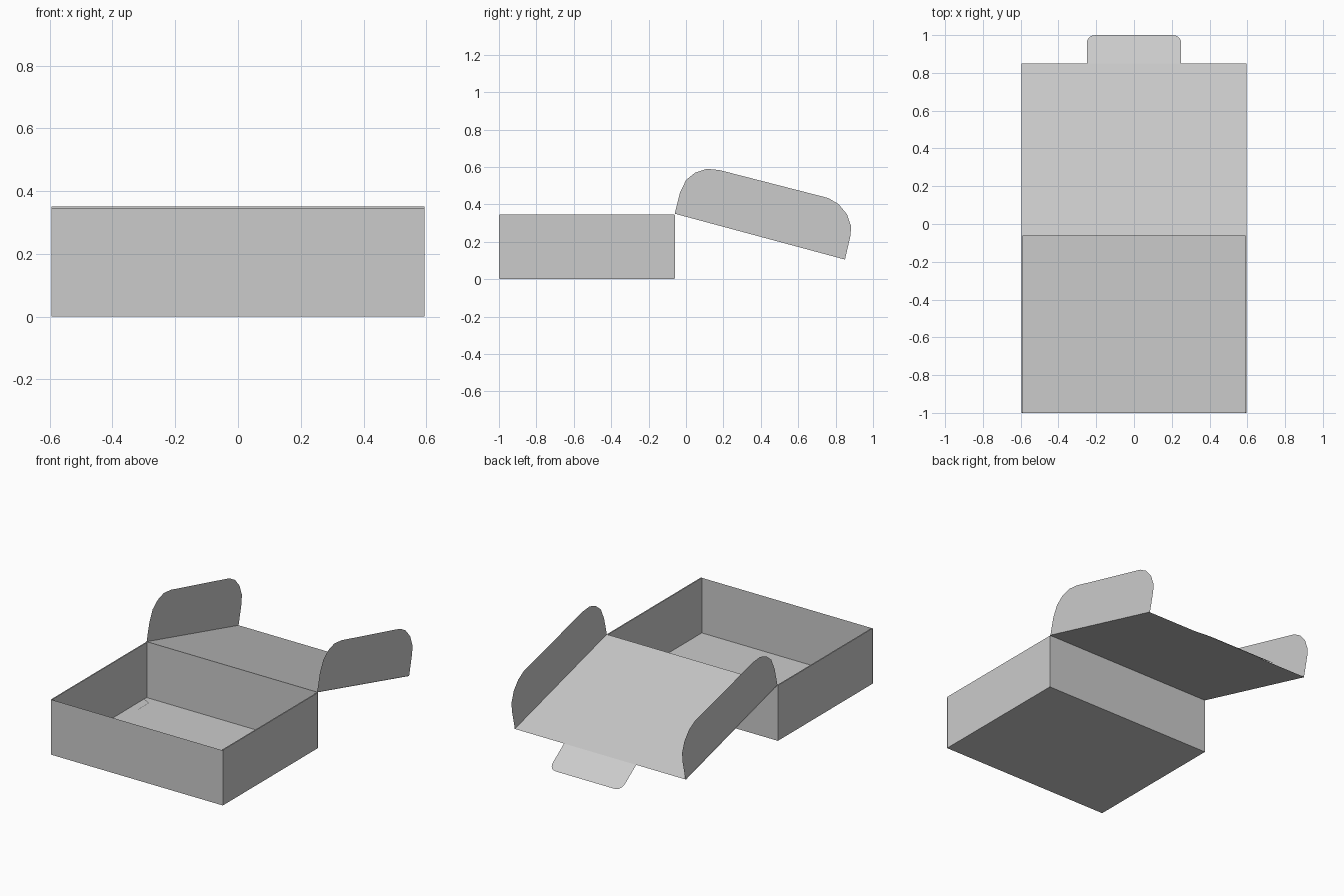
import bpy
from mathutils import Vector

if "Cube" in bpy.data.objects:
    bpy.data.objects.remove(bpy.data.objects["Cube"])

W = 0.595                      # half width
FRONT, BACK, H = -1.0, -0.06, 0.35


def sheet(name, faces, mirror=False):
    """Thin card part made of flat faces; optionally mirrored across x = 0."""
    verts, index = [], []
    for face in faces:
        index.append(list(range(len(verts), len(verts) + len(face))))
        verts += face
    me = bpy.data.meshes.new(name)
    me.from_pydata(verts, [], index)
    ob = bpy.data.objects.new(name, me)
    bpy.context.collection.objects.link(ob)
    if mirror:
        mod = ob.modifiers.new("Mirror", 'MIRROR')
        mod.use_mirror_merge = False
    return ob


def strip(profile, y0, y1):
    """Quads running from y0 to y1 along an (x, z) profile."""
    return [[(a[0], y0, a[1]), (a[0], y1, a[1]), (b[0], y1, b[1]), (b[0], y0, b[1])]
            for a, b in zip(profile, profile[1:])]


def corner(p, a, b, n=5):
    """Rounded corner from a to b with control point p."""
    p, a, b = Vector(p), Vector(a), Vector(b)
    return [(1 - t) ** 2 * a + 2 * t * (1 - t) * p + t * t * b
            for t in (i / n for i in range(n + 1))]


# Tray floor, front and back walls
sheet("floor", [[(-W, FRONT, 0), (-W, BACK, 0), (W, BACK, 0), (W, FRONT, 0)]])
for name, y, top in (("front_wall", FRONT, 0.345), ("back_wall", BACK, H)):
    sheet(name, [[(-W, y, 0), (W, y, 0), (W, y, top), (-W, y, top)]])

# Side walls, folded over at the top into a second inner layer
outer = [(W, 0), (W, 0.347), (0.588, 0.347), (0.587, 0.003)]
sheet("side_wall", strip(outer, FRONT + 0.002, BACK - 0.002), True)

# Locking tab of the inner wall, lying on the floor
sheet("floor_tab", [[(0.587, -0.09, 0.004), (0.533, -0.12, 0.004),
                     (0.533, -0.94, 0.001), (0.587, -0.97, 0.001)]], True)

# Glue flaps tucked between the wall layers
for name, y, d in (("front_flap", FRONT, 1), ("back_flap", BACK, -1)):
    x = 0.591
    sheet(name, [[(x, y, 0.005), (x, y + 0.34 * d, 0.03),
                  (x, y + 0.34 * d, 0.31), (x, y, 0.342)]], True)

# Lid, opened backwards
LE, LZ = 0.85, 0.105
sheet("lid", [[(-W, BACK, H), (W, BACK, H), (W, LE, LZ), (-W, LE, LZ)]])

# Lid side flaps with rounded ends
outline = [(-0.06, 0.35), (-0.047, 0.405), (-0.033, 0.46), (0, 0.53), (0.05, 0.57),
           (0.11, 0.59), (0.18, 0.583), (0.76, 0.434), (0.815, 0.402), (0.86, 0.348),
           (0.882, 0.285), (0.88, 0.235), (0.85, 0.105)]
sheet("lid_side_flap", [[(0.591, y, z) for y, z in outline]], True)

# Front tongue of the lid with rounded corners, sloping to the ground
half = [Vector((0.25, 0))] + corner((0.25, 1), (0.25, 0.7), (0.2, 1))
flat = half + [Vector((-p.x, p.y)) for p in reversed(half)]
sheet("lid_tongue", [[(p.x, LE + (1 - LE) * p.y, LZ * (1 - p.y)) for p in flat]])
